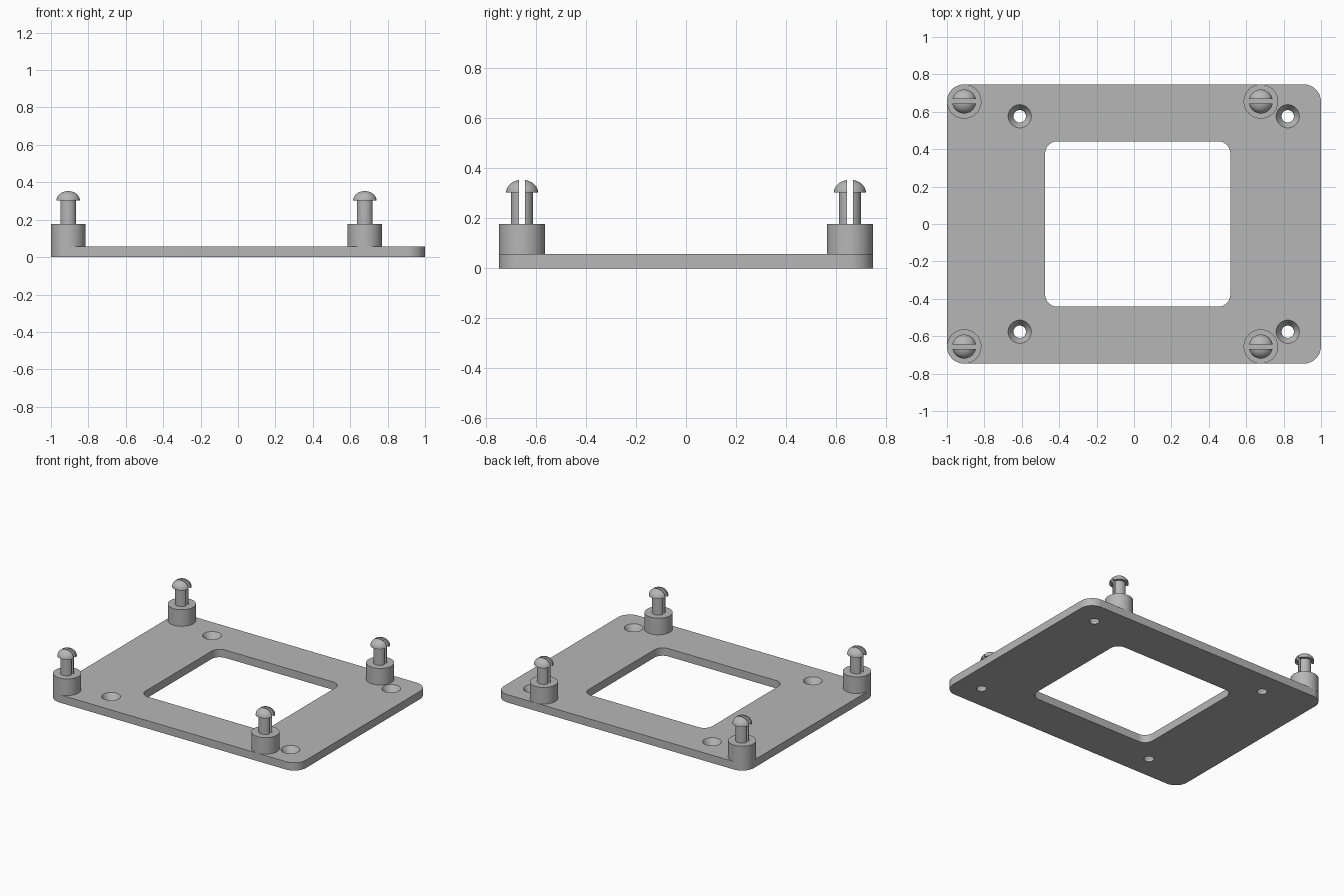
import bpy, bmesh, math

cube = bpy.data.objects.get("Cube")
if cube:
    bpy.data.objects.remove(cube, do_unlink=True)

grey = bpy.data.materials.new("grey_plastic")
grey.use_nodes = True
colour = (0.47, 0.47, 0.47, 1)
grey.diffuse_color = colour
grey.node_tree.nodes["Principled BSDF"].inputs["Base Color"].default_value = colour

PLATE_TOP = 0.057
POST_TOP = 0.177
CAP_BASE = 0.302
CAP_TOP = 0.354
POST_R = 0.092
HALF_Y = 0.747
POST_X = (-1 + POST_R, 0.678)
POST_Y = HALF_Y - POST_R


def finish(bm, name):
    bmesh.ops.recalc_face_normals(bm, faces=bm.faces)
    mesh = bpy.data.meshes.new(name)
    bm.to_mesh(mesh)
    bm.free()
    mesh.materials.append(grey)
    obj = bpy.data.objects.new(name, mesh)
    bpy.context.collection.objects.link(obj)
    return obj


def rounded_slab(name, x0, x1, y0, y1, z0, z1, r, steps=12):
    """Box with rounded vertical corners."""
    bm = bmesh.new()
    corners = ((x1 - r, y1 - r), (x0 + r, y1 - r), (x0 + r, y0 + r), (x1 - r, y0 + r))
    ring = []
    for q, (cx, cy) in enumerate(corners):
        for i in range(steps + 1):
            a = (q + i / steps) * math.pi / 2
            ring.append(bm.verts.new((cx + r * math.cos(a), cy + r * math.sin(a), z0)))
    face = bm.faces.new(ring)
    top = bmesh.ops.extrude_face_region(bm, geom=[face])["geom"]
    bmesh.ops.translate(bm, vec=(0, 0, z1 - z0),
                        verts=[v for v in top if isinstance(v, bmesh.types.BMVert)])
    return finish(bm, name)


def lathe(name, profile, x, y, n=48):
    """Closed solid of revolution from (radius, z) rings, ends capped."""
    bm = bmesh.new()
    rings = [[bm.verts.new((x + r * math.cos(2 * math.pi * i / n),
                            y + r * math.sin(2 * math.pi * i / n), z))
              for i in range(n)] for r, z in profile]
    for a, b in zip(rings, rings[1:]):
        for i in range(n):
            j = (i + 1) % n
            bm.faces.new((a[i], a[j], b[j], b[i]))
    bm.faces.new(rings[0])
    bm.faces.new(rings[-1])
    return finish(bm, name)


def cut(obj, cutters):
    """Subtract the cutters, then remove them."""
    for c in cutters:
        mod = obj.modifiers.new("cut", "BOOLEAN")
        mod.operation = "DIFFERENCE"
        mod.solver = "EXACT"
        mod.object = c
    graph = bpy.context.evaluated_depsgraph_get()
    mesh = bpy.data.meshes.new_from_object(obj.evaluated_get(graph))
    obj.modifiers.clear()
    obj.data = mesh
    for c in cutters:
        bpy.data.objects.remove(c, do_unlink=True)


# Base plate with window and countersunk screw holes
plate = rounded_slab("base_plate", -1, 1, -HALF_Y, HALF_Y, 0, PLATE_TOP, 0.094)
cutters = [rounded_slab("window_cutter", -0.475, 0.515, -0.442, 0.442, -0.1, 0.2, 0.065)]
for x in (-0.611, 0.822):
    for y in (-0.576, 0.576):
        cutters.append(lathe("hole_cutter", [(0.033, -0.1), (0.033, 0.012),
                                             (0.062, PLATE_TOP), (0.062, 0.1)], x, y))
cut(plate, cutters)
parts = [plate]

# Domed cap profile above the pin shaft
CAP_R, PIN_R = 0.064, 0.044
dome = [(CAP_R * math.cos(a), CAP_BASE + (CAP_TOP - CAP_BASE) * math.sin(a))
        for a in (math.pi / 2 * i / 10 for i in range(10))]
dome.append((0.002, CAP_TOP))

# Standoff posts and split snap pins
for sx, x in zip(("right", "left"), POST_X):
    for sy, y in (("front", -POST_Y), ("back", POST_Y)):
        post = lathe(f"{sy}_{sx}_post", [(POST_R, PLATE_TOP), (POST_R, POST_TOP)], x, y)
        pin = lathe(f"{sy}_{sx}_snap_pin",
                    [(PIN_R, POST_TOP), (PIN_R, CAP_BASE)] + dome, x, y)
        slot = rounded_slab("slot_cutter", x - 0.1, x + 0.1, y - 0.012, y + 0.012,
                            POST_TOP - 0.05, CAP_TOP + 0.1, 0.001, 1)
        cut(pin, [slot])
        parts += [post, pin]

# Smooth curved walls, keep rims sharp
bpy.ops.object.select_all(action="DESELECT")
for p in parts:
    p.select_set(True)
bpy.context.view_layer.objects.active = plate
bpy.ops.object.shade_smooth_by_angle(angle=math.radians(30))
